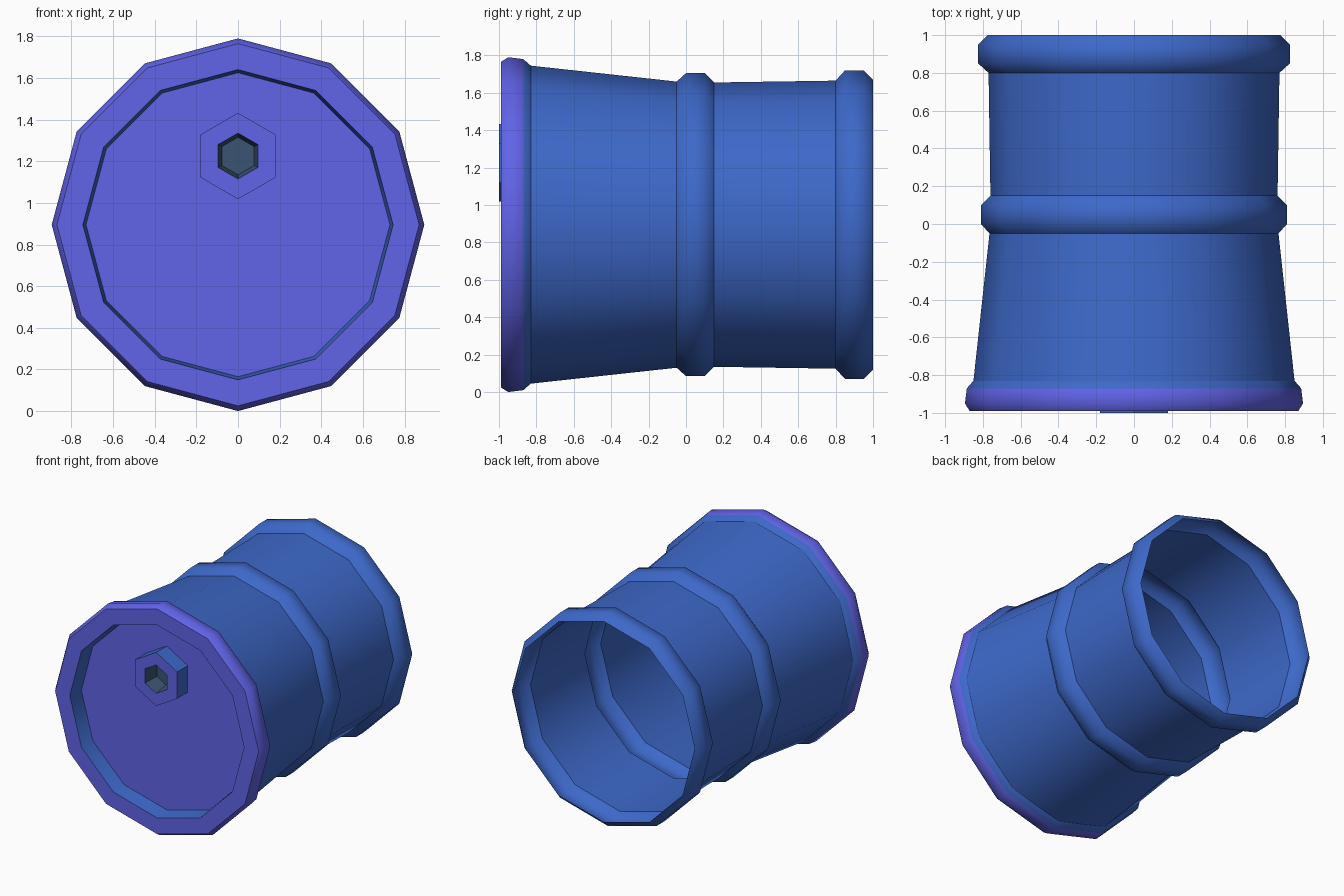
import bpy, bmesh, math

cube = bpy.data.objects.get("Cube")
if cube:
    bpy.data.objects.remove(cube)


def make_material(name, srgb):
    color = [((c + 0.055) / 1.055) ** 2.4 for c in srgb] + [1.0]
    mat = bpy.data.materials.new(name)
    mat.use_nodes = True
    mat.diffuse_color = color
    mat.node_tree.nodes["Principled BSDF"].inputs["Base Color"].default_value = color
    return mat


BLUE, PURPLE, SLATE = range(3)
materials = [make_material("barrel blue", (0.24, 0.41, 0.79)),
             make_material("lid purple", (0.38, 0.39, 0.91)),
             make_material("spout slate", (0.23, 0.33, 0.45))]


def revolve(name, profile, sides, center_z, cap_color):
    """Turn (y, radius, sharp, colour of the band that follows) rings around
    the y axis, with the first ring closed by a flat cap."""
    bm = bmesh.new()
    rings = []
    for y, r, sharp, color in profile:
        angles = [math.pi / 2 + math.tau * j / sides for j in range(sides)]
        # Counted so that caps face the front and outer walls face outward
        rings.append([bm.verts.new((r * math.cos(a), y, center_z + r * math.sin(a)))
                      for a in angles])
    cap = bm.faces.new(rings[0])
    cap.material_index = cap_color
    for i in range(len(rings) - 1):
        for j in range(sides):
            k = (j + 1) % sides
            face = bm.faces.new((rings[i][j], rings[i + 1][j],
                                 rings[i + 1][k], rings[i][k]))
            face.material_index = profile[i][3]
            face.smooth = sides > 6
    for ring, point in zip(rings, profile):
        for j in range(sides):
            edge = bm.edges.get((ring[j], ring[(j + 1) % sides]))
            edge.smooth = not point[2]
    mesh = bpy.data.meshes.new(name)
    bm.to_mesh(mesh)
    bm.free()
    for mat in materials:
        mesh.materials.append(mat)
    obj = bpy.data.objects.new(name, mesh)
    bpy.context.collection.objects.link(obj)
    return obj


AXIS_Z = 0.895
LID_Y = -0.87

# Open-backed shell: recessed lid, front rim, tapered wall, two raised hoops
revolve("barrel_shell", [
    (LID_Y, 0.73, True, BLUE),
    (-0.99, 0.745, True, PURPLE),
    (-0.99, 0.87, True, PURPLE),
    (-0.95, 0.895, False, PURPLE),
    (-0.87, 0.885, False, BLUE),
    (-0.83, 0.85, True, BLUE),
    (-0.05, 0.765, True, BLUE),
    (0.0, 0.81, False, BLUE),
    (0.1, 0.81, False, BLUE),
    (0.15, 0.76, True, BLUE),
    (0.8, 0.77, True, BLUE),
    (0.85, 0.825, False, BLUE),
    (0.95, 0.825, False, BLUE),
    (1.0, 0.775, False, BLUE),
], 12, AXIS_Z, PURPLE)

# Hexagonal spout with a tapered hole, standing on the lid
revolve("spout", [
    (LID_Y - 0.01, 0.09, True, SLATE),
    (-1.0, 0.11, True, PURPLE),
    (-1.0, 0.207, True, BLUE),
    (LID_Y, 0.207, True, BLUE),
], 6, AXIS_Z + 0.33, SLATE)
